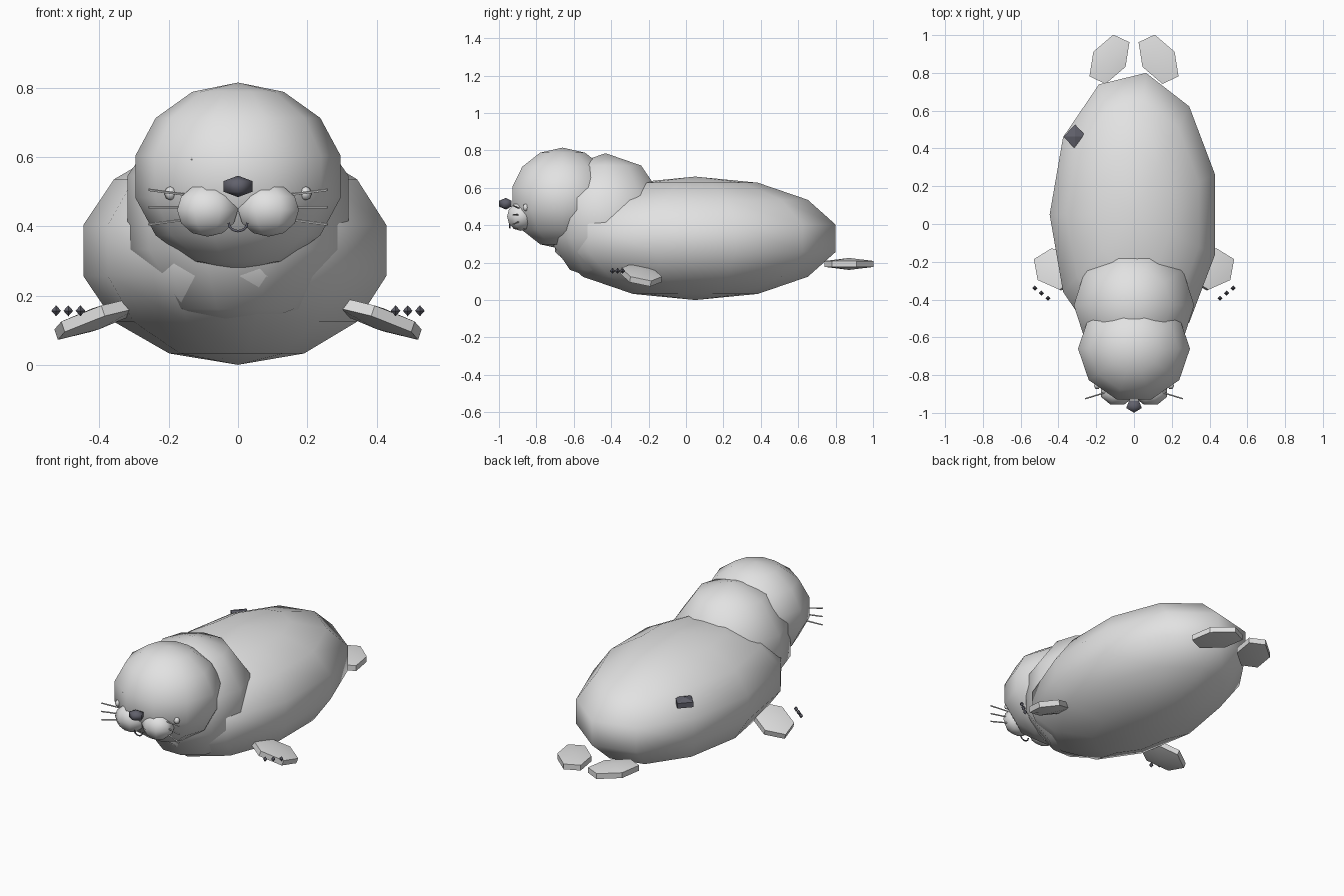
import bpy
import bmesh
from math import sin, cos, pi, radians
from mathutils import Matrix, Vector, Euler

cube = bpy.data.objects.get("Cube")
if cube:
    bpy.data.objects.remove(cube, do_unlink=True)


def make_material(name, colour):
    mat = bpy.data.materials.new(name)
    mat.use_nodes = True
    mat.diffuse_color = (*colour, 1)
    mat.node_tree.nodes["Principled BSDF"].inputs["Base Color"].default_value = (*colour, 1)
    return mat


FUR = make_material("pale grey fur", (0.76, 0.76, 0.76))
DARK = make_material("dark slate", (0.12, 0.12, 0.15))


def finish(name, bm, mat, smooth):
    bmesh.ops.recalc_face_normals(bm, faces=bm.faces)
    mesh = bpy.data.meshes.new(name)
    bm.to_mesh(mesh)
    bm.free()
    mesh.materials.append(mat)
    obj = bpy.data.objects.new(name, mesh)
    bpy.context.collection.objects.link(obj)
    for p in mesh.polygons:
        p.use_smooth = smooth is not None
    if smooth and smooth < 180:
        bpy.ops.object.select_all(action='DESELECT')
        obj.select_set(True)
        bpy.context.view_layer.objects.active = obj
        bpy.ops.object.shade_smooth_by_angle(angle=radians(smooth))
    return obj


def ellipsoid(name, centre, radii, segs, rings, mat=FUR, phase=0, rot=(0, 0, 0), side=1, smooth=180):
    """Low-poly ellipsoid with upright poles; side=-1 mirrors it across x."""
    bm = bmesh.new()
    m = (Matrix.Diagonal((side, 1, 1, 1)) @ Matrix.Translation(centre)
         @ Euler([radians(a) for a in rot]).to_matrix().to_4x4() @ Matrix.Diagonal((*radii, 1)))
    top, bottom = bm.verts.new(m @ Vector((0, 0, 1))), bm.verts.new(m @ Vector((0, 0, -1)))
    loops = []
    for r in range(1, rings):
        t = pi * r / rings
        angles = [radians(phase) + 2 * pi * s / segs for s in range(segs)]
        loops.append([bm.verts.new(m @ Vector((sin(t) * cos(a), sin(t) * sin(a), cos(t)))) for a in angles])
    for s in range(segs):
        n = (s + 1) % segs
        bm.faces.new((top, loops[0][s], loops[0][n]))
        bm.faces.new((bottom, loops[-1][n], loops[-1][s]))
        for upper, lower in zip(loops, loops[1:]):
            bm.faces.new((upper[s], lower[s], lower[n], upper[n]))
    return finish(name, bm, mat, smooth)


def rod(name, a, b, radius, mat):
    """Thin straight rod between two points."""
    a, b = Vector(a), Vector(b)
    bm = bmesh.new()
    m = Matrix.Translation((a + b) / 2) @ (b - a).to_track_quat('Z', 'Y').to_matrix().to_4x4()
    bmesh.ops.create_cone(bm, cap_ends=True, segments=5, radius1=radius, radius2=radius,
                          depth=(b - a).length, matrix=m)
    return finish(name, bm, mat, 50)


# Main masses
ellipsoid("body", (0, 0.05, 0.33), (0.458, 0.777, 0.33), 11, 7, phase=180)
ellipsoid("neck", (0, -0.43, 0.44), (0.335, 0.34, 0.345), 10, 5)
ellipsoid("head", (0, -0.66, 0.543), (0.304, 0.29, 0.272), 10, 7)

# Nose and mouth
ellipsoid("nose", (0, -0.963, 0.515), (0.05, 0.042, 0.031), 5, 3, DARK, phase=-90, smooth=70)
curve = bpy.data.curves.new("mouth", 'CURVE')
curve.dimensions = '3D'
curve.bevel_depth = 0.004
curve.bevel_resolution = 1
line = curve.splines.new('POLY')
line.points.add(8)
for i, p in enumerate(line.points):
    a = pi + pi * i / 8
    p.co = (0.027 * cos(a), -0.942, 0.41 + 0.024 * sin(a), 1)
mouth = bpy.data.objects.new("mouth", curve)
bpy.context.collection.objects.link(mouth)
curve.materials.append(DARK)

# Paired parts
for label, side in (("left", 1), ("right", -1)):
    ellipsoid(label + "_cheek", (0.088, -0.885, 0.447), (0.095, 0.077, 0.077), 8, 6, phase=22.5, side=side)
    ellipsoid(label + "_eye", (0.195, -0.857, 0.495), (0.018, 0.018, 0.02), 6, 4, side=side)
    ellipsoid(label + "_front_flipper", (0.41, -0.24, 0.133), (0.155, 0.123, 0.032), 6, 3,
              rot=(0, 20, 24), side=side, smooth=40)
    ellipsoid(label + "_rear_flipper", (-0.13, 0.872, 0.193), (0.17, 0.108, 0.032), 6, 3,
              phase=35, rot=(0, 0, 57), side=side, smooth=40)
    for i in range(3):
        rise = 1 - i
        rod(f"{label}_whisker_{i + 1}", (side * 0.145, -0.89, 0.455 + 0.035 * rise),
            (side * 0.258, -0.925, 0.455 + 0.05 * rise), 0.004, FUR)
        ellipsoid(f"{label}_claw_{i + 1}", (0.455 + 0.035 * i, -0.393 + 0.027 * i, 0.156),
                  (0.014, 0.014, 0.016), 4, 2, DARK, side=side, smooth=None)

# Brow speck and back spot
ellipsoid("brow_speck", (-0.127, -0.893, 0.597), (0.013, 0.013, 0.011), 5, 3)
ellipsoid("back_spot", (-0.312, 0.462, 0.487), (0.07, 0.075, 0.03), 4, 3, DARK, smooth=None)
